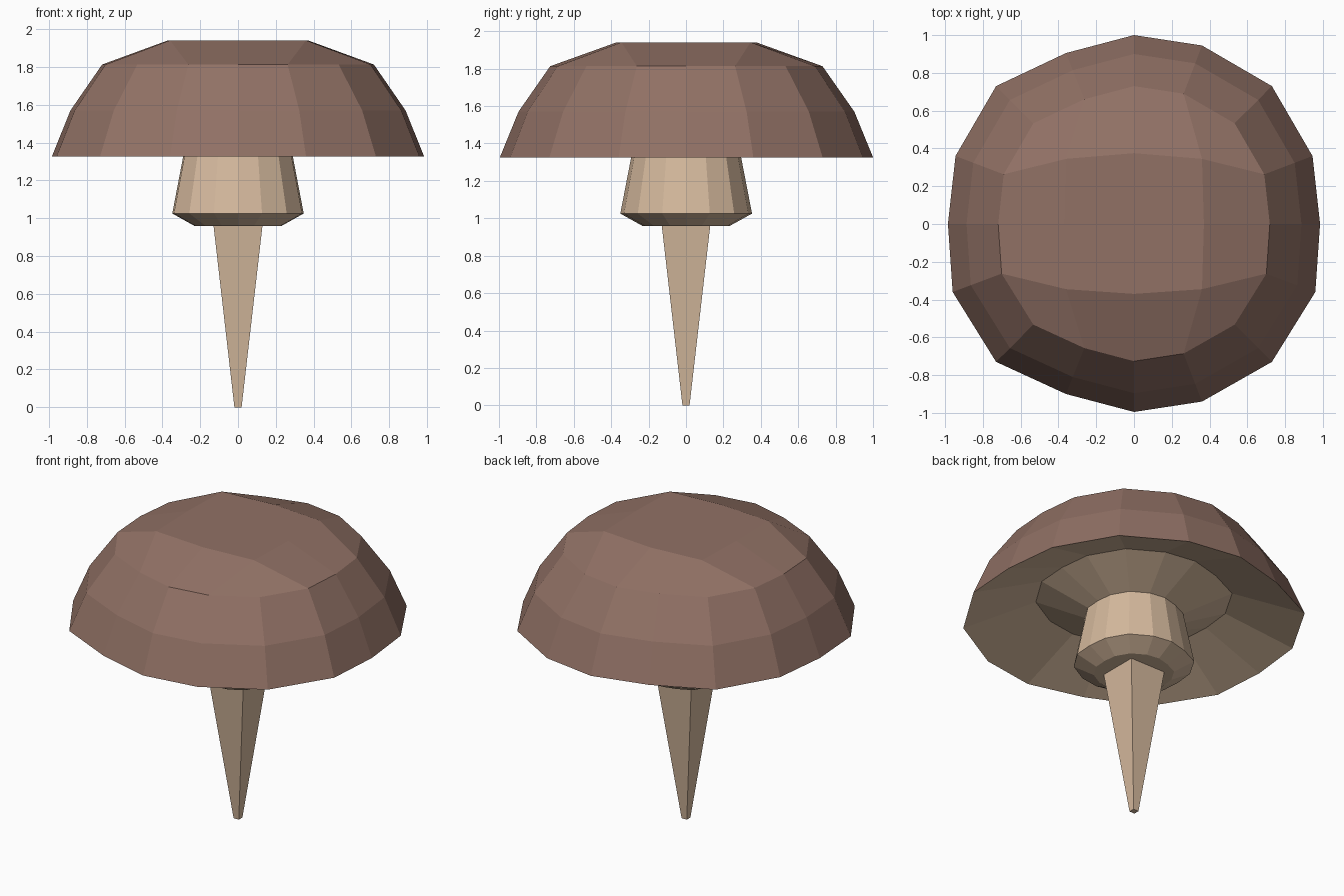
import bpy
import bmesh

if "Cube" in bpy.data.objects:
    bpy.data.objects.remove(bpy.data.objects["Cube"])


def material(name, srgb):
    m = bpy.data.materials.new(name)
    lin = [((c / 255 + 0.055) / 1.055) ** 2.4 for c in srgb]
    m.diffuse_color = (*lin, 1)
    m.use_nodes = True
    m.node_tree.nodes["Principled BSDF"].inputs["Base Color"].default_value = m.diffuse_color
    return m


BROWN = material("cap_brown", (0x91, 0x71, 0x65))
BEIGE = material("stem_beige", (0xD6, 0xBA, 0x9E))

# Slightly irregular 16-sided outline shared by every ring
OUTLINE = [(.985, 0), (.945, .36), (.73, .73), (.36, .945),
           (0, 1), (-.36, .905), (-.73, .73), (-.945, .36),
           (-.985, 0), (-.96, -.36), (-.73, -.73), (-.36, -.9),
           (0, -.995), (.36, -.94), (.73, -.73), (.96, -.36)]


def ring(bm, scale, z, outline=OUTLINE):
    return [bm.verts.new((x * scale, y * scale, z)) for x, y in outline]


def bridge(bm, upper, lower):
    n = len(upper)
    for i in range(n):
        j = (i + 1) % n
        bm.faces.new((upper[i], lower[i], lower[j], upper[j]))


def stack(bm, levels, outline=OUTLINE):
    rings = [ring(bm, s, z, outline) for s, z in levels]
    for a, b in zip(rings, rings[1:]):
        bridge(bm, a, b)
    return rings


def finish(bm, name, mat):
    me = bpy.data.meshes.new(name)
    bm.to_mesh(me)
    bm.free()
    me.materials.append(mat)
    ob = bpy.data.objects.new(name, me)
    bpy.context.collection.objects.link(ob)
    return ob


# Cap: dome bands, with a rounded square crown
bm = bmesh.new()
outer = stack(bm, [(.73, 1.813), (.90, 1.57), (1, 1.326)])[0]
crown = ring(bm, 1, 1.941, [(.37, 0), (.36, .345), (0, .375), (-.36, .345),
                            (-.37, 0), (-.36, -.345), (0, -.37), (.36, -.345)])
for k in range(4):
    o = [outer[(4 * k + i) % 16] for i in range(5)]
    a, b, c = (crown[(2 * k + i) % 8] for i in range(3))
    bm.faces.new((a, o[0], o[1], b))
    bm.faces.new((b, o[1], o[2], o[3]))
    bm.faces.new((b, o[3], o[4], c))
bm.faces.new(crown)
finish(bm, "cap", BROWN)

# Hollow underside of the cap
bm = bmesh.new()
stack(bm, [(1, 1.326), (.575, 1.486), (.288, 1.36)])
finish(bm, "cap_underside", BEIGE)

# Stem: flared collar closed at the bottom
bm = bmesh.new()
rings = stack(bm, [(.288, 1.36), (.353, 1.025), (.235, .96)])
bm.faces.new(rings[-1][::-1])
finish(bm, "stem", BEIGE)

# Spike: tapered four-sided peg
bm = bmesh.new()
square = [(1, 1), (-1, 1), (-1, -1), (1, -1)]
rings = stack(bm, [(.13, .965), (.019, 0)], square)
bm.faces.new(rings[0])
bm.faces.new(rings[-1][::-1])
finish(bm, "spike", BEIGE)
